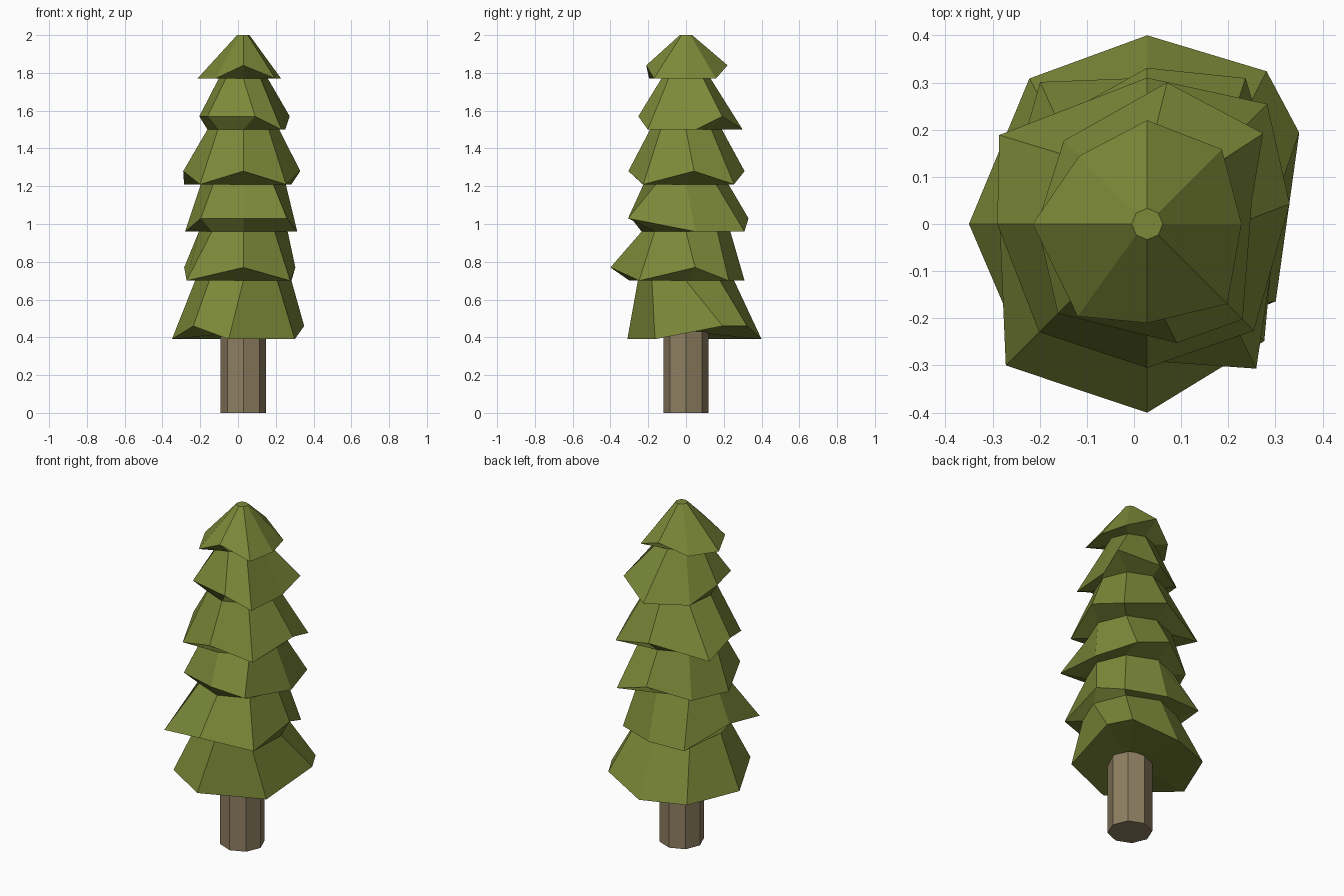
import bpy, bmesh
from math import cos, sin, pi, radians

if "Cube" in bpy.data.objects:
    bpy.data.objects.remove(bpy.data.objects["Cube"])

CX = 0.028   # trunk axis
LIFT = 0.07  # how far raised corners of a tier sit above its hem


def make_object(name, bm, color):
    bmesh.ops.recalc_face_normals(bm, faces=bm.faces)
    me = bpy.data.meshes.new(name)
    bm.to_mesh(me)
    bm.free()
    mat = bpy.data.materials.new(name + "_color")
    mat.diffuse_color = (*color, 1)
    mat.use_nodes = True
    mat.node_tree.nodes["Principled BSDF"].inputs["Base Color"].default_value = mat.diffuse_color
    me.materials.append(mat)
    ob = bpy.data.objects.new(name, me)
    bpy.context.collection.objects.link(ob)


def octagon(r, z):
    return [(CX + r * cos(i * pi / 4), r * sin(i * pi / 4), z) for i in range(8)]


def ragged_rim(radii, hem, raised, swing):
    """Eight corners counter-clockwise from +x, some raised, some swung sideways."""
    ring = []
    for i, r in enumerate(radii):
        a = i * pi / 4 + radians(swing.get(i, 0))
        ring.append((CX + r * cos(a), r * sin(a), hem + LIFT * (i in raised)))
    return ring


def loft(bm, rings):
    loops = [[bm.verts.new(p) for p in ring] for ring in rings]
    for a, b in zip(loops, loops[1:]):
        for i in range(8):
            j = (i + 1) % 8
            bm.faces.new((a[i], a[j], b[j], b[i]))
    bm.faces.new(loops[0])
    return loops


# Trunk
bm = bmesh.new()
loops = loft(bm, [octagon(0.12, 0), octagon(0.12, 0.43)])
bm.faces.new(loops[-1])
make_object("trunk", bm, (0.27, 0.21, 0.12))

# Branch tiers, top down: neck radius, neck height, rim radii, raised corners, swings
tiers = [
    (.033, 2.0, (.20, .224, .22, .204, .243, .245, .21, .24), {2, 6}, {5: 8}),
    (.13, 1.77, (.228, .312, .303, .25, .233, .268, .26, .286), {1, 4, 5, 6}, {0: 13, 1: -7, 2: -8, 6: 14}),
    (.19, 1.5, (.305, .36, .31, .366, .318, .324, .305, .32), {0, 2, 4, 6}, {0: 8, 3: 14}),
    (.225, 1.21, (.29, .373, .331, .30, .308, .318, .29, .384), {2, 5, 6, 7}, {0: 10, 1: 11, 7: -8}),
    (.235, .96, (.28, .32, .31, .377, .313, .424, .40, .351), {0, 4, 6}, {0: 10, 3: -8}),
    (.255, .70, (.376, .411, .40, .397, .378, .374, .32, .318), {0, 1, 5},
     {0: 31, 1: 7, 3: -6, 6: -14, 7: 14}),
]
bm = bmesh.new()
rings = []
hems = [t[1] for t in tiers[1:]] + [0.39]  # each hem meets the next neck
for (neck, z, radii, raised, swing), hem in zip(tiers, hems):
    rings += [octagon(neck, z), ragged_rim(radii, hem, raised, swing)]
bottom = loft(bm, rings)[-1]

# Underside fan around the trunk
hub = bm.verts.new((CX, 0, 0.43))
for i in range(8):
    bm.faces.new((bottom[i], bottom[(i + 1) % 8], hub))
make_object("foliage", bm, (0.20, 0.25, 0.04))
